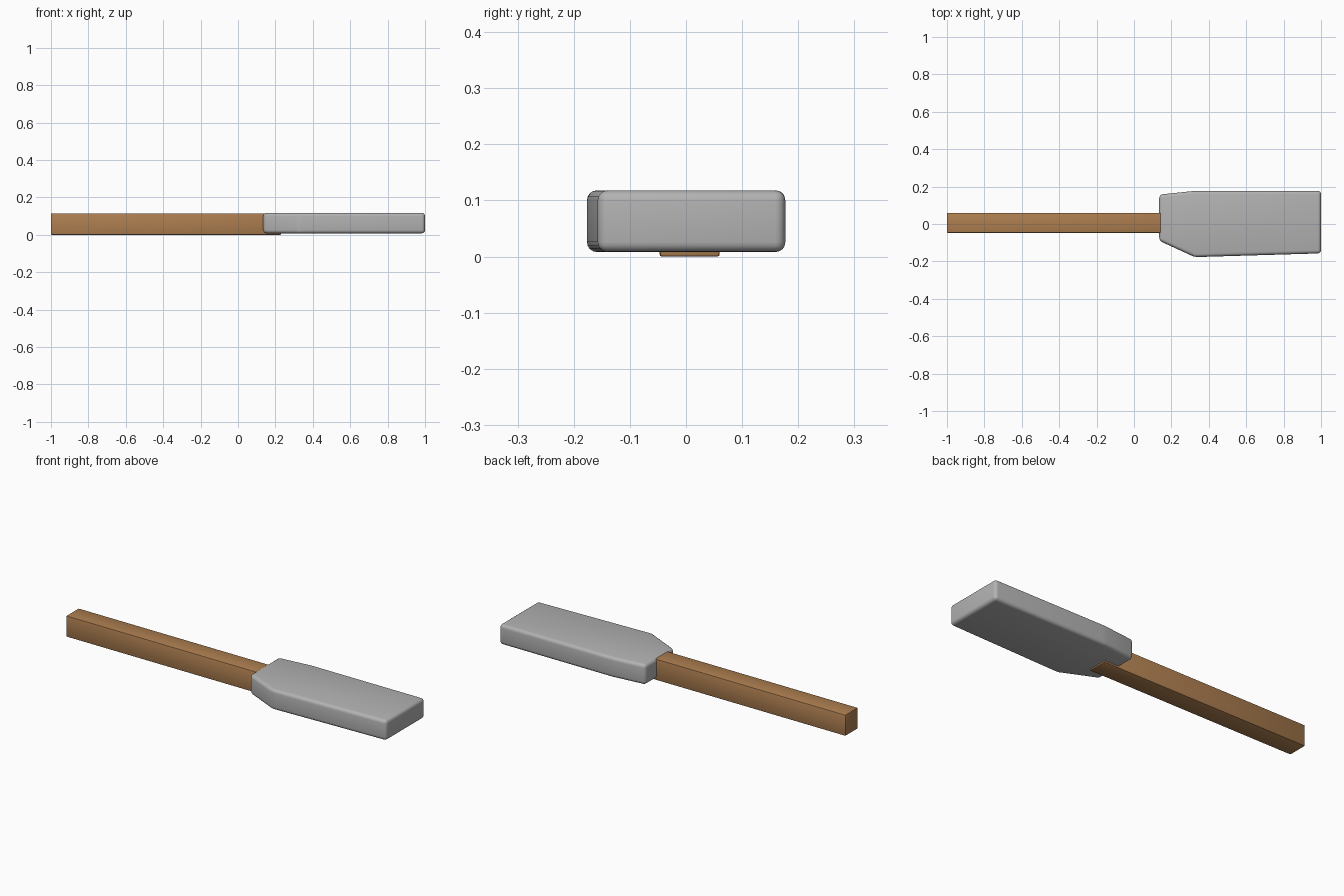
import bpy
import bmesh

cube = bpy.data.objects.get("Cube")
if cube:
    bpy.data.objects.remove(cube, do_unlink=True)


def make_material(name, rgb):
    mat = bpy.data.materials.new(name)
    mat.use_nodes = True
    mat.diffuse_color = (*rgb, 1)
    mat.node_tree.nodes["Principled BSDF"].inputs["Base Color"].default_value = (*rgb, 1)
    return mat


def make_prism(name, outline, bottom, top, bevel, segments, mat):
    """Extrude a plan outline upward and round its edges."""
    bm = bmesh.new()
    base = bm.faces.new([bm.verts.new((x, y, bottom)) for x, y in outline])
    grown = bmesh.ops.extrude_face_region(bm, geom=[base])
    verts = [v for v in grown["geom"] if isinstance(v, bmesh.types.BMVert)]
    bmesh.ops.translate(bm, verts=verts, vec=(0, 0, top - bottom))
    bmesh.ops.recalc_face_normals(bm, faces=bm.faces)
    mesh = bpy.data.meshes.new(name)
    bm.to_mesh(mesh)
    bm.free()
    mesh.materials.append(mat)
    obj = bpy.data.objects.new(name, mesh)
    bpy.context.collection.objects.link(obj)
    mod = obj.modifiers.new("rounded_edges", "BEVEL")
    mod.width = bevel
    mod.segments = segments
    mod.limit_method = "ANGLE"
    mod.angle_limit = 0.05
    bpy.ops.object.select_all(action="DESELECT")
    obj.select_set(True)
    bpy.context.view_layer.objects.active = obj
    bpy.ops.object.modifier_apply(modifier=mod.name)
    bpy.ops.object.shade_smooth_by_angle()
    return obj


wood = make_material("wood_brown", (0.42, 0.21, 0.08))
metal = make_material("metal_grey", (0.45, 0.45, 0.45))

# Long square handle, running a little way into the head
make_prism("handle", [(-1, -0.047), (0.23, -0.047), (0.23, 0.06), (-1, 0.06)],
           0.0, 0.114, 0.004, 2, wood)

# Broad rounded head, narrowing unevenly toward the handle
make_prism("head", [(0.135, -0.09), (0.325, -0.177), (1, -0.157),
                    (1, 0.177), (0.325, 0.177), (0.135, 0.157)],
           0.008, 0.118, 0.018, 4, metal)
